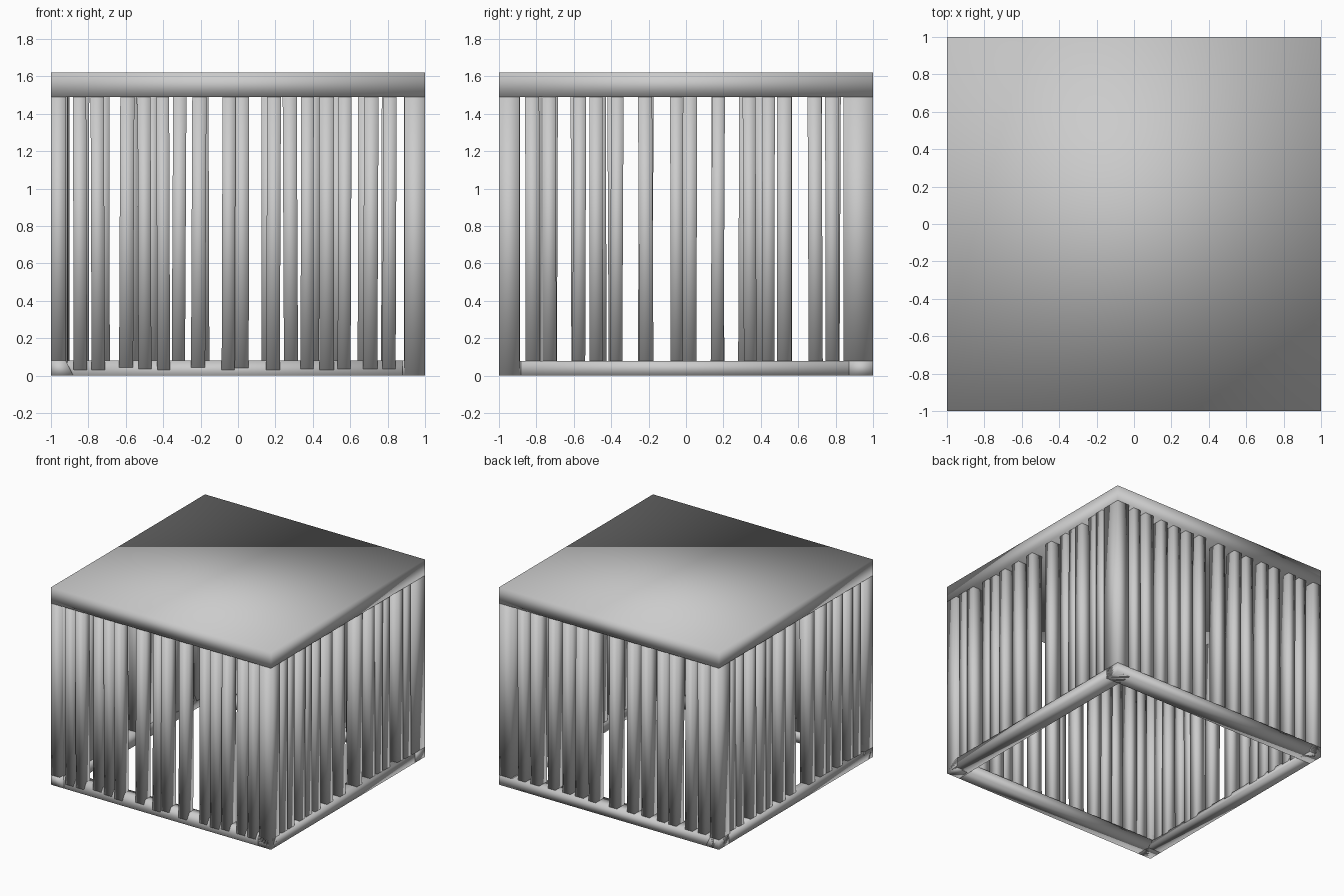
import bpy, bmesh, random
from mathutils import Vector

if "Cube" in bpy.data.objects:
    bpy.data.objects.remove(bpy.data.objects["Cube"])

random.seed(4)
H, SLAB, RAIL = 1.62, 1.49, 0.08


def add_hexahedron(bm, bottom, top):
    """Closed block between two four-point loops (counter-clockwise from above)."""
    b = [bm.verts.new(p) for p in bottom]
    t = [bm.verts.new(p) for p in top]
    bm.faces.new(b[::-1])
    bm.faces.new(t)
    for i in range(4):
        j = (i + 1) % 4
        bm.faces.new((b[i], b[j], t[j], t[i]))


def rect(x0, x1, y0, y1, z):
    return [Vector(p) for p in ((x0, y0, z), (x1, y0, z), (x1, y1, z), (x0, y1, z))]


def finish(name, bm):
    bmesh.ops.recalc_face_normals(bm, faces=bm.faces)
    for f in bm.faces:
        f.smooth = True  # soft gradients across the plain blocks
    me = bpy.data.meshes.new(name)
    bm.to_mesh(me)
    bm.free()
    ob = bpy.data.objects.new(name, me)
    bpy.context.collection.objects.link(ob)
    return ob


def block(name, x0, x1, y0, y1, z0, z1, top=None):
    bm = bmesh.new()
    add_hexahedron(bm, rect(x0, x1, y0, y1, z0), rect(*(top or (x0, x1, y0, y1)), z1))
    return finish(name, bm)


# Roof slab
block("roof_slab", -1, 1, -1, 1, SLAB, H)

# Corner posts
block("front_right_post", 0.89, 1, -1, -0.89, 0, SLAB)
block("back_right_post", 0.89, 1, 0.84, 1, RAIL, SLAB)
block("front_left_post", -1, -0.92, -1, -0.89, RAIL, SLAB)
block("back_left_post", -1, -0.92, 0.86, 1, RAIL, SLAB)

# Bottom rails: the front one slopes outwards, the left one slopes inwards
block("front_rail", -1, 1, -1, -0.88, 0, RAIL, top=(-1, 1, -0.95, -0.88))
block("back_rail", -1, 1, 0.87, 1, 0, RAIL)
block("right_rail", 0.88, 1, -1, 1, 0, RAIL)
block("left_rail", -1, -0.88, -1, 1, 0, RAIL, top=(-1, -0.92, -1, 1))


def bars(name, centres, wall, along_x, depth, width=0.066):
    """Row of uneven upright bars; wall is the bar centre off axis."""
    bm = bmesh.new()
    for c in centres:
        lean = random.uniform(-0.004, 0.004)
        off = wall + random.uniform(-0.009, 0.009)
        w = width / 2 + random.uniform(0, 0.006)
        d = depth / 2
        loops = []
        for z, s in ((0.03, -lean), (SLAB + 0.02, lean)):
            a = (c + s - w, c + s + w)
            b = (off - d, off + d)
            loops.append(rect(*a, *b, z) if along_x else rect(*b, *a, z))
        add_hexahedron(bm, *loops)
    return finish(name, bm)


# Bars on the four walls
bars("front_bars", [-.845, -.75, -.595, -.50, -.40, -.21, -.05, .02, .19, .37, .475, .57, .71, .81],
     -0.936, True, 0.085)
bars("back_bars", [-.83, -.72, -.57, -.46, -.315, -.19, -.03, .16, .28, .40, .53, .68, .80],
     0.935, True, 0.10)
bars("right_bars", [-.82, -.73, -.57, -.48, -.37, -.215, -.05, .17, .34, .44, .525, .69, .78],
     0.942, False, 0.095)
bars("left_bars", [-.925, -.81, -.72, -.58, -.46, -.38, -.215, .02, .17, .32, .41, .53, .69, .79],
     -0.95, False, 0.08)
